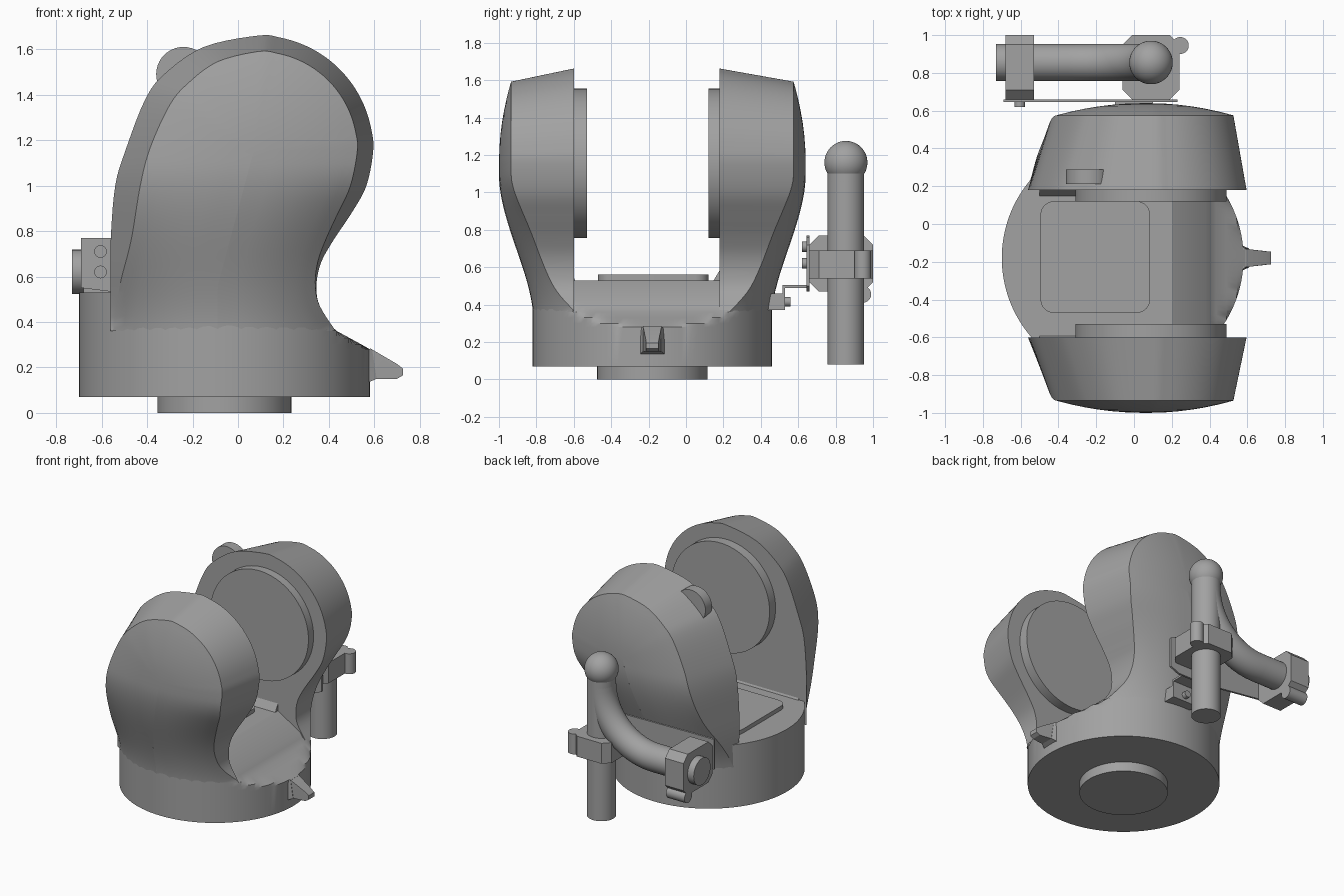
import bpy, bmesh, math
from mathutils import Vector, Matrix

cube = bpy.data.objects.get("Cube")
if cube:
    bpy.data.objects.remove(cube)

grey = bpy.data.materials.new("plain grey")
grey.use_nodes = True
GREY = (0.36, 0.36, 0.36, 1)
grey.diffuse_color = GREY
grey.node_tree.nodes["Principled BSDF"].inputs["Base Color"].default_value = GREY

CX, CY, RADIUS = -0.06, -0.18, 0.64   # base axis and radius
HUB = 1.155                           # height of the pivot axis


def finish(name, bm, angle=30):
    bmesh.ops.remove_doubles(bm, verts=bm.verts, dist=0.0005)
    bmesh.ops.recalc_face_normals(bm, faces=bm.faces)
    mesh = bpy.data.meshes.new(name)
    bm.to_mesh(mesh)
    bm.free()
    mesh.materials.append(grey)
    ob = bpy.data.objects.new(name, mesh)
    bpy.context.collection.objects.link(ob)
    bpy.ops.object.select_all(action='DESELECT')
    ob.select_set(True)
    bpy.context.view_layer.objects.active = ob
    bpy.ops.object.shade_smooth_by_angle(angle=math.radians(angle))
    return ob


def loft(name, rings, caps=True, angle=30):
    bm = bmesh.new()
    rows = [[bm.verts.new(p) for p in ring] for ring in rings]
    n = len(rows[0])
    for a, b in zip(rows, rows[1:]):
        for i in range(n):
            j = (i + 1) % n
            bm.faces.new((a[i], a[j], b[j], b[i]))
    if caps:
        bm.faces.new(rows[0])
        bm.faces.new(rows[-1])
    return finish(name, bm, angle)


def hull(name, points):
    bm = bmesh.new()
    for p in points:
        bm.verts.new(p)
    bmesh.ops.convex_hull(bm, input=bm.verts)
    return finish(name, bm)


def box(name, x, y, z):
    return hull(name, [(a, b, c) for a in x for b in y for c in z])


def cylinder(name, center, r, length, axis='Z', segs=64):
    turn = {'X': Matrix.Rotation(math.pi / 2, 4, 'Y'),
            'Y': Matrix.Rotation(math.pi / 2, 4, 'X'), 'Z': Matrix()}[axis]
    bm = bmesh.new()
    bmesh.ops.create_cone(bm, cap_ends=True, segments=segs, radius1=r, radius2=r,
                          depth=length, matrix=Matrix.Translation(center) @ turn)
    return finish(name, bm)


def smooth_path(points, steps=5):
    """Catmull-Rom curve through the points."""
    pts = [Vector(p) for p in points]
    pts = [pts[0]] + pts + [pts[-1]]
    out = []
    for a, b, c, d in zip(pts, pts[1:], pts[2:], pts[3:]):
        for k in range(steps):
            t = k / steps
            out.append(0.5 * (2 * b + (c - a) * t + (2 * a - 5 * b + 4 * c - d) * t * t
                              + (3 * b - a - 3 * c + d) * t ** 3))
    return out + [pts[-1]]


def clamp01(t):
    return max(0.0, min(1.0, t))


# Foot and drum: the drum's +x side is scooped away towards the deck
cylinder("foot_disc", (CX, CY, 0.04), 0.295, 0.08)
scoop = [(0.07, 0.7), (0.28, 0.58), (0.3, 0.545), (0.33, 0.49), (0.36, 0.435),
         (0.39, 0.4), (0.42, 0.38), (0.53, 0.2)]
loft("drum", [[(min(CX + RADIUS * math.cos(a), limit), CY + RADIUS * math.sin(a), z)
               for a in [math.tau * i / 128 for i in range(128)]] for z, limit in scoop])

# Deck plate with rounded corners
corners = []
for k in range(4):
    for i in range(7):
        a = math.pi / 2 * (k + i / 6)
        sx, sy = (1, -1, -1, 1)[k], (1, 1, -1, -1)[k]
        corners.append((-0.205 + sx * 0.22 + 0.07 * math.cos(a),
                        -0.175 + sy * 0.225 + 0.07 * math.sin(a)))
loft("deck_plate", [[(x, y, z) for x, y in corners] for z in (0.5, 0.56)])

# Yoke arms: paired inner and outer outlines (inner x, z, outer x, z)
left = [(-.56, .36, -.55, .36), (-.56, .56, -.52, .56), (-.56, .76, -.47, .76),
        (-.54, 1.0, -.43, 1.0), (-.495, 1.155, -.385, 1.17), (-.41, 1.375, -.3, 1.355),
        (-.325, 1.49, -.22, 1.45), (-.15, 1.61, -.09, 1.545)]
crown = []
for i in range(9):
    a = math.pi / 2 * (1 - i / 8)
    c, s = math.cos(a), math.sin(a)
    crown.append((.09 + .505 * c, HUB + .505 * s, .09 + .435 * c, HUB + .435 * s))
right = [(.565, 1.0, .495, 1.0), (.5, .88, .44, .88), (.42, .76, .385, .76),
         (.365, .66, .35, .66), (.345, .56, .34, .56), (.36, .47, .36, .47), (.43, .36, .43, .36)]
outline = [(p.x, p.y, p.z, p.w) for p in smooth_path(left + crown + right)]


def spine(z):
    z = min(z, HUB)
    return 0.07 - 0.16 * clamp01((HUB - z) / 0.6), z


def depth(x, z, s):
    """Distance of the outer face from the base axis: drum below, dome above."""
    drum = math.sqrt(max(0, (RADIUS - 0.004) ** 2 - (x - CX) ** 2))
    t = clamp01((z - 0.3) / 0.8)
    w = t * t * (3 - 2 * t)
    return drum + (0.755 + 0.065 * (1 - s * s) - drum) * w


def arm(name, side, inner):
    def place(x, d, z):
        return (x, CY + side * d, z)
    rings = [[], [], []]
    for x, z, _, _ in outline:
        sx, sz = spine(z)
        rings[0].append(place(sx, inner, sz))
        rings[1].append(place(x, inner, z))
    rings.pop()
    for s in (1, .9, .8, .65, .5, .35, .2, 0):
        ring = []
        for _, _, x, z in outline:
            sx, sz = spine(z)
            px, pz = sx + (x - sx) * s, sz + (z - sz) * s
            ring.append(place(px, max(inner + 0.003, depth(px, pz, s)), pz))
        rings.append(ring)
    loft(name, rings, caps=False, angle=28)


arm("front_arm", -1, 0.42)
arm("rear_arm", 1, 0.36)
cylinder("front_pivot_disc", (0.09, -0.58, HUB), 0.4, 0.1, 'Y', 96)
cylinder("rear_pivot_disc", (0.09, 0.17, HUB), 0.4, 0.1, 'Y', 96)

# Sloped ledges where the deck meets the arms
for name, y0, y1, top in (("front_ledge", -0.61, -0.575, 0.56), ("rear_ledge", 0.19, 0.13, 0.6)):
    hull(name, [(x, y, z) for x in (-0.5, 0.2) for y, z in ((y0, 0.5), (y1, 0.5), (y0, top))])

# Latch lug on the rear arm
cylinder("latch_lug", (-0.24, 0.25, 1.49), 0.12, 0.075, 'Y', 40)

# Pointer tongue
hull("pointer_root", [(0.54, -0.26, .12), (0.54, -0.1, .12), (0.54, -0.26, .28), (0.54, -0.1, .28),
                      (0.61, -0.23, .15), (0.61, -0.13, .15), (0.59, -0.23, .28), (0.59, -0.13, .28)])
hull("pointer_tip", [(x, CY + s * w, z) for s in (-1, 1) for x, w, z in
                     ((.58, .05, .15), (.58, .05, .285), (.7, .035, .15),
                      (.725, .033, .165), (.725, .033, .195), (.7, .035, .215))])

# Hand lever: upright bar with a ball and a curved tube joining it
PX, PY, TZ = 0.09, 0.855, 0.62
cylinder("upright_bar", (PX, PY, 0.6), 0.098, 1.04)
bm = bmesh.new()
bmesh.ops.create_uvsphere(bm, u_segments=48, v_segments=24, radius=0.115,
                          matrix=Matrix.Translation((PX, PY, 1.16)))
finish("ball_knob", bm)
bend = 0.44
path = [(PX - bend + bend * math.cos(a), TZ + bend - bend * math.sin(a), a)
        for a in [math.pi / 2 * i / 16 for i in range(17)]] + [(-0.73, TZ, math.pi / 2)]
loft("curved_tube", [[(x + 0.098 * math.cos(t) * math.cos(a), PY + 0.098 * math.sin(t),
                       z - 0.098 * math.cos(t) * math.sin(a))
                      for t in [math.tau * i / 40 for i in range(40)]] for x, z, a in path])


# Clamps: chamfered blocks around the bar and the tube, each with a bolt lug
def chamfered(cu, cv, hu, hv, cut):
    return [(cu + su * (hu - a), cv + sv * (hv - b))
            for su in (-1, 1) for sv in (-1, 1) for a, b in ((cut, 0), (0, cut))]


hull("bar_clamp", [(u, v, z) for u, v in chamfered(PX, 0.83, 0.15, 0.17, 0.05) for z in (0.54, 0.69)])
cylinder("bar_clamp_lug", (0.245, 0.945, 0.615), 0.045, 0.15, 'Z', 24)
hull("tube_clamp", [(x, u, v) for u, v in chamfered(0.83, TZ, 0.17, 0.15, 0.05) for x in (-0.68, -0.53)])
cylinder("tube_clamp_lug", (-0.605, 0.945, 0.455), 0.045, 0.15, 'X', 24)

# Mounting plate, its bracket and screws
hull("mounting_plate", [(x, y, z) for y in (0.645, 0.66) for x, z in
                        ((-.69, .55), (-.69, .77), (-.5, .77), (.14, .76),
                         (.23, .72), (.23, .5), (.16, .47), (-.06, .47))])
box("bracket_foot", (-0.1, 0.1), (0.43, 0.53), (0.37, 0.46))
box("bracket_riser", (-0.1, 0.1), (0.515, 0.53), (0.42, 0.505))
box("bracket_arm", (-0.1, 0.1), (0.515, 0.65), (0.49, 0.505))
cylinder("bracket_bolt", (0, 0.535, 0.415), 0.025, 0.05, 'Y', 16)
for i, z in enumerate((0.62, 0.71)):
    cylinder("plate_screw_%d" % (i + 1), (-0.605, 0.64, z), 0.028, 0.04, 'Y', 20)
